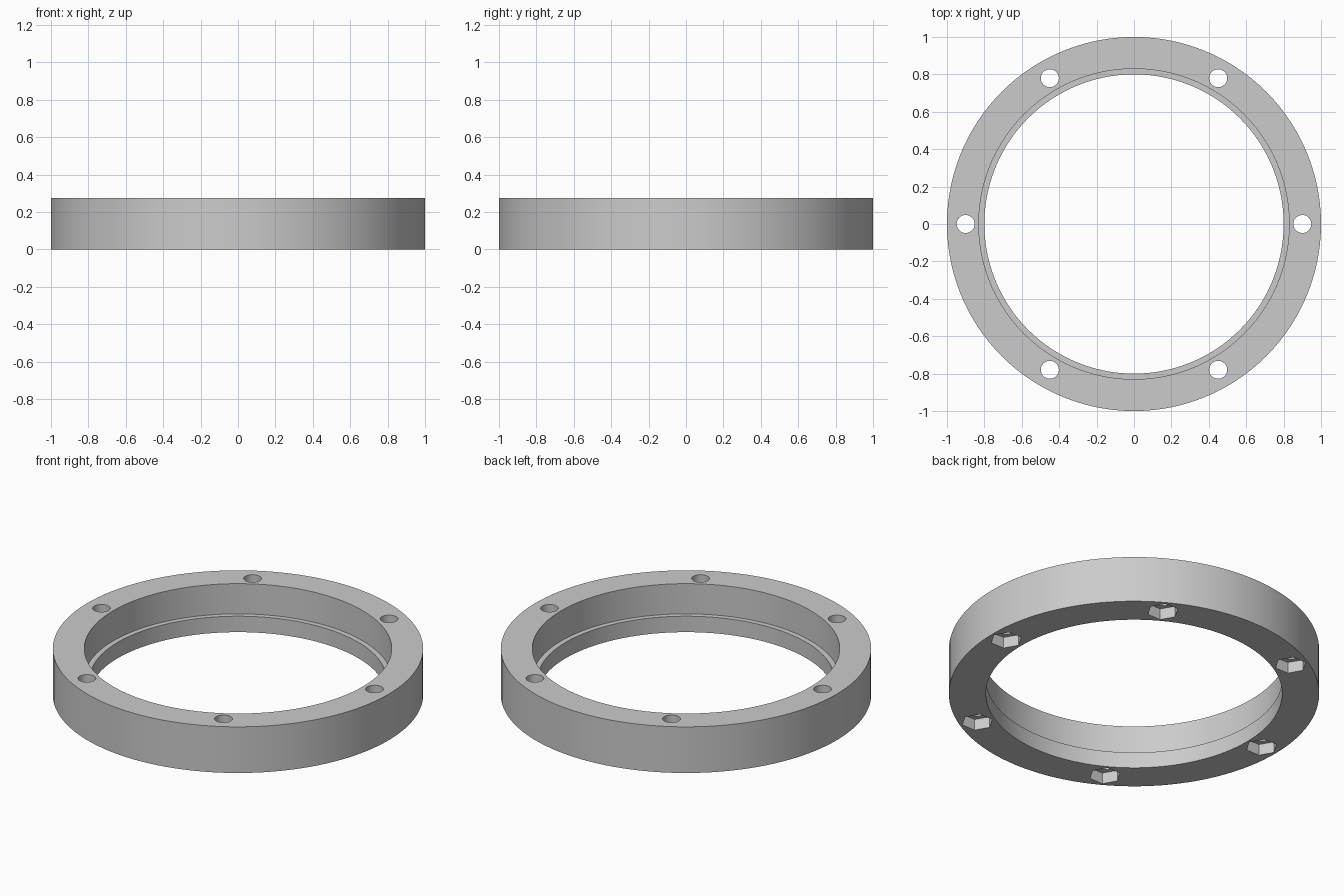
import bpy, bmesh, math
from mathutils import Matrix, Vector

if "Cube" in bpy.data.objects:
    bpy.data.objects.remove(bpy.data.objects["Cube"], do_unlink=True)

HEIGHT, LEDGE = 0.275, 0.095
BOLT_CIRCLE, HOLE_R = 0.9, 0.048
NUT_R, NUT_DEPTH = 0.086, 0.066

grey = bpy.data.materials.new("plain grey")
grey.use_nodes = True
colour = (0.6, 0.6, 0.6, 1)
grey.diffuse_color = colour
grey.node_tree.nodes["Principled BSDF"].inputs["Base Color"].default_value = colour


def add_object(name, bm):
    bmesh.ops.recalc_face_normals(bm, faces=bm.faces)
    mesh = bpy.data.meshes.new(name)
    bm.to_mesh(mesh)
    bm.free()
    mesh.materials.append(grey)
    obj = bpy.data.objects.new(name, mesh)
    bpy.context.collection.objects.link(obj)
    return obj


def bolt_cutters(name, sides, radius, bottom, top):
    """Six upright prisms around the bolt circle, one corner pointing outward."""
    bm = bmesh.new()
    for i in range(6):
        turn = Matrix.Rotation(i * math.pi / 3, 4, 'Z')
        place = turn @ Matrix.Translation((BOLT_CIRCLE, 0, (bottom + top) / 2))
        # Cone corners start on the y axis, so a quarter turn points one outward
        place = place @ Matrix.Rotation(math.pi / 2, 4, 'Z')
        bmesh.ops.create_cone(bm, cap_ends=True, segments=sides, radius1=radius,
                              radius2=radius, depth=top - bottom, matrix=place)
    obj = add_object(name, bm)
    obj.hide_render = True
    return obj


# Ring body: stepped section spun around z
section = [(0.8, 0), (1, 0), (1, HEIGHT), (0.83, HEIGHT), (0.83, LEDGE), (0.8, LEDGE)]
bm = bmesh.new()
verts = [bm.verts.new((r, 0, z)) for r, z in section]
edges = [bm.edges.new((verts[i - 1], verts[i])) for i in range(len(verts))]
bmesh.ops.spin(bm, geom=verts + edges, cent=(0, 0, 0), axis=(0, 0, 1),
               angle=2 * math.pi, steps=120, use_merge=True)
bmesh.ops.remove_doubles(bm, verts=bm.verts, dist=0.0001)
ring = add_object("flange_ring", bm)

# Through holes and hexagonal nut pockets in the underside
cutters = [bolt_cutters("bolt_hole_cutter", 32, HOLE_R, -0.1, HEIGHT + 0.1),
           bolt_cutters("nut_pocket_cutter", 6, NUT_R, -0.1, NUT_DEPTH)]
bpy.context.view_layer.objects.active = ring
for cutter in cutters:
    mod = ring.modifiers.new(cutter.name, 'BOOLEAN')
    mod.operation = 'DIFFERENCE'
    mod.solver = 'EXACT'
    mod.object = cutter
    bpy.ops.object.modifier_apply(modifier=mod.name)
    bpy.data.objects.remove(cutter, do_unlink=True)

# Smooth walls with crisp rims
bpy.ops.object.select_all(action='DESELECT')
ring.select_set(True)
bpy.ops.object.shade_smooth_by_angle(angle=math.radians(30))
